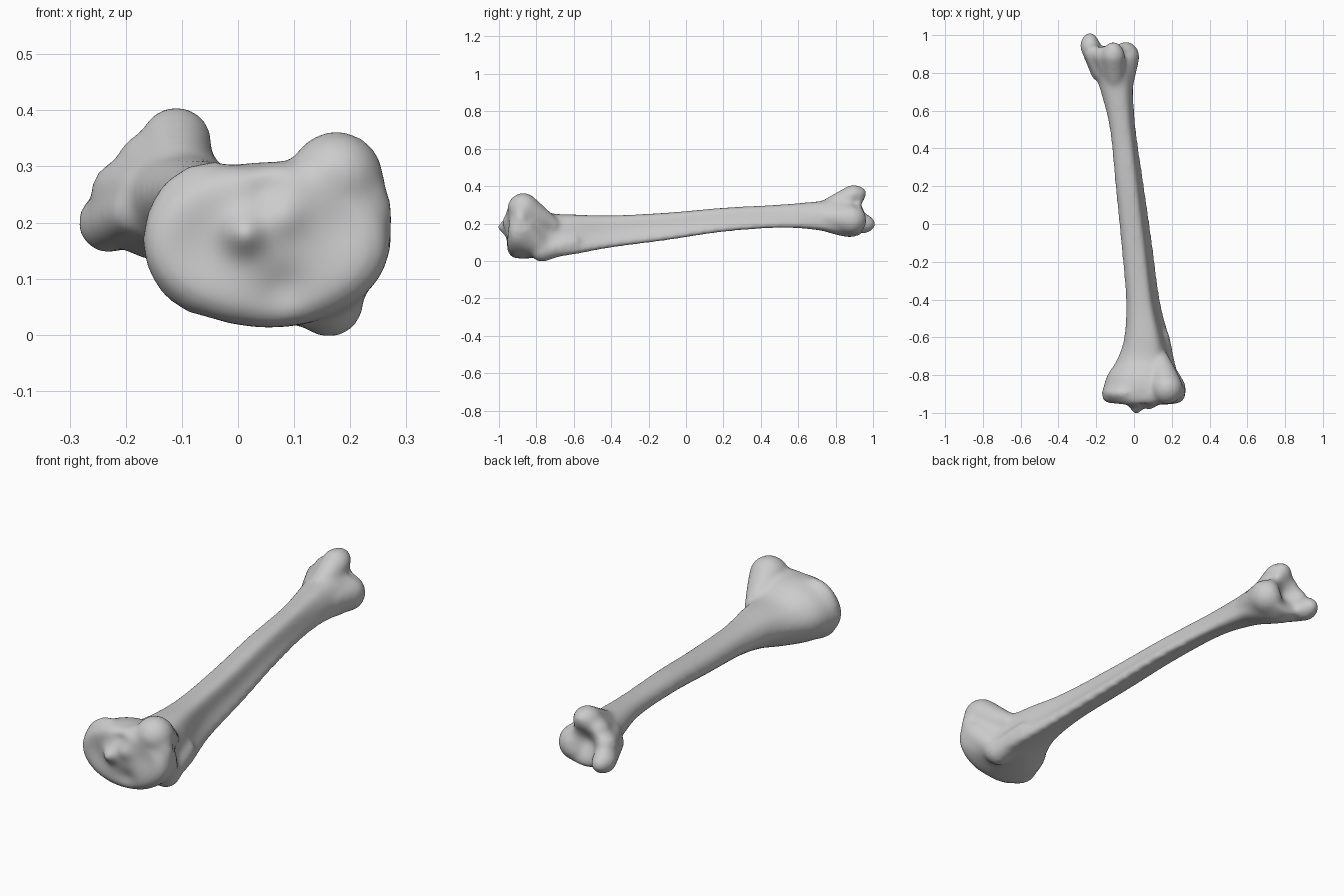
import bpy
import bmesh
import math
from mathutils import Matrix, Vector

default_cube = bpy.data.objects.get("Cube")
if default_cube:
    bpy.data.objects.remove(default_cube, do_unlink=True)


def spline(points, steps, closed=False):
    """Catmull-Rom interpolation through tuples of any length."""
    count = len(points)
    result = []

    def pick(i):
        return points[i % count] if closed else points[max(0, min(count - 1, i))]

    for i in range(count if closed else count - 1):
        a, b, c, d = (pick(i + k) for k in (-1, 0, 1, 2))
        for s in range(steps):
            t = s / steps
            result.append(tuple(
                q + t / 2 * (r - p + t * (2 * p - 5 * q + 4 * r - w + t * (3 * (q - r) + w - p)))
                for p, q, r, w in zip(a, b, c, d)))
    if not closed:
        result.append(tuple(points[-1]))
    return result


# Bone material
bone = bpy.data.materials.new("bone_grey")
bone.use_nodes = True
colour = (0.6, 0.6, 0.6, 1)
bone.diffuse_color = colour
for node in bone.node_tree.nodes:
    if node.type == "BSDF_PRINCIPLED":
        node.inputs["Base Color"].default_value = colour
        node.inputs["Roughness"].default_value = 0.7

# Rounded triangular shaft section: flat rear, hollow outer face, low front crest
triangle = spline([(-1, .2), (-.75, .8), (-.1, 1), (.45, .85), (.68, 0),
                   (1, -.7), (.8, -1), (.1, -.75), (-.65, -.3)], 5, closed=True)

# Stations along the bone: y, left, right, bottom, top, how triangular
stations = [
    (-.955, -.125, .225, .05, .28, 0),
    (-.93, -.165, .265, .02, .308, 0),
    (-.88, -.165, .27, .012, .312, 0),
    (-.8, -.143, .25, .008, .295, .2),
    (-.72, -.093, .222, .008, .255, .5),
    (-.6, -.053, .19, .03, .248, .8),
    (-.4, -.043, .137, .07, .243, 1),
    (-.1, -.069, .097, .11, .258, 1),
    (.2, -.099, .056, .153, .284, .9),
    (.5, -.129, .015, .172, .301, .7),
    (.7, -.178, .004, .158, .318, .4),
    (.8, -.213, .008, .135, .33, .2),
    (.88, -.25, .015, .127, .33, 0),
    (.945, -.24, 0, .145, .32, 0),
]

bm = bmesh.new()
rings = []
for y, left, right, bottom, top, tri in spline(stations, 6):
    ring = []
    for px, pz in triangle:
        angle = math.atan2(pz, px)
        ux = tri * px + (1 - tri) * math.cos(angle)
        uz = tri * pz + (1 - tri) * math.sin(angle)
        x = (left + right + (right - left) * ux) / 2
        z = (bottom + top + (top - bottom) * uz) / 2
        ring.append(bm.verts.new((x, y, z)))
    rings.append(ring)
for first, second in zip(rings, rings[1:]):
    for i in range(len(first)):
        j = (i + 1) % len(first)
        bm.faces.new((first[i], first[j], second[j], second[i]))
bm.faces.new(rings[0])
bm.faces.new(rings[-1])


def knob(centre, radii):
    """Ellipsoid that is fused into the bone."""
    matrix = Matrix.Translation(centre) @ Matrix.Diagonal((*radii, 1))
    bmesh.ops.create_icosphere(bm, subdivisions=3, radius=1, matrix=matrix)


def ridge(start, start_radius, end, end_radius, steps=7):
    """Tapered, round-ended swelling between two points."""
    for i in range(steps):
        t = i / (steps - 1)
        radius = start_radius + (end_radius - start_radius) * t
        knob(Vector(start).lerp(Vector(end), t), (radius,) * 3)


# Upper end: inner and outer condyles
knob((-.045, -.895, .17), (.127, .06, .142))
knob((.175, -.885, .21), (.102, .06, .12))
# Upper end: rear outer swelling, front tuberosity and its outer flank
ridge((.14, -.73, .185), .06, (.175, -.87, .278), .086)
ridge((.145, -.6, .095), .045, (.162, -.77, .058), .064)
ridge((.162, -.77, .07), .06, (.2, -.87, .17), .075)
# Lower end: ankle point and inner flare
ridge((-.185, .8, .22), .045, (-.231, .942, .2), .056)
ridge((-.17, .8, .26), .045, (-.205, .9, .255), .058)
# Lower end: rear peak with its shoulder, and outer lobe
ridge((-.1, .73, .268), .05, (-.11, .892, .341), .066)
ridge((-.13, .78, .28), .045, (-.16, .89, .305), .057)
ridge((-.055, .75, .235), .055, (-.054, .885, .222), .084)

bmesh.ops.recalc_face_normals(bm, faces=bm.faces)
mesh = bpy.data.meshes.new("shin_bone_parts")
bm.to_mesh(mesh)
bm.free()
shin_bone = bpy.data.objects.new("shin_bone", mesh)
bpy.context.collection.objects.link(shin_bone)

# Fuse the volumes into one skin and soften the joins
fuse = shin_bone.modifiers.new("fuse", "REMESH")
fuse.mode = "VOXEL"
fuse.voxel_size = 0.01
soften = shin_bone.modifiers.new("soften", "SMOOTH")
soften.factor = 0.5
soften.iterations = 20
depsgraph = bpy.context.evaluated_depsgraph_get()
fused = bpy.data.meshes.new_from_object(shin_bone.evaluated_get(depsgraph))
shin_bone.modifiers.clear()
shin_bone.data = fused
bpy.data.meshes.remove(mesh)
fused.name = "shin_bone"

# Sculpted hollows and points: centre, radius, push
strokes = [
    ((.05, -.96, .19), .1, (0, -.012, 0)),       # raised middle of the plateau
    ((-.07, -.96, .16), .07, (0, .01, 0)),       # inner dish
    ((.18, -.96, .2), .06, (0, .01, 0)),         # outer dish
    ((.01, -.965, .18), .035, (0, -.04, 0)),     # middle spine
    ((.085, -.965, .21), .035, (0, -.014, 0)),   # second spine
    ((.05, -.96, .26), .03, (0, .012, 0)),       # pit behind spines
    ((.08, -.95, .08), .045, (0, .018, 0)),      # slope before spines
    ((.03, -.92, .31), .05, (0, 0, -.008)),      # rear notch
    ((.21, -.72, .15), .06, (-.012, 0, 0)),      # outer hollow
    ((-.13, .96, .25), .055, (0, -.04, 0)),      # ankle socket
    ((-.03, .92, .315), .035, (-.01, -.015, 0)),  # outer rear groove
    ((-.235, .99, .195), .045, (0, .016, 0)),    # ankle point
    ((-.11, .95, .37), .045, (0, .01, .006)),    # rear peak
]
for centre, radius, push in strokes:
    centre, push = Vector(centre), Vector(push)
    for vert in fused.vertices:
        falloff = math.exp(-((vert.co - centre).length / radius) ** 2)
        vert.co += push * falloff

fused.materials.clear()
fused.materials.append(bone)
for face in fused.polygons:
    face.material_index = 0
    face.use_smooth = True
fused.update()
